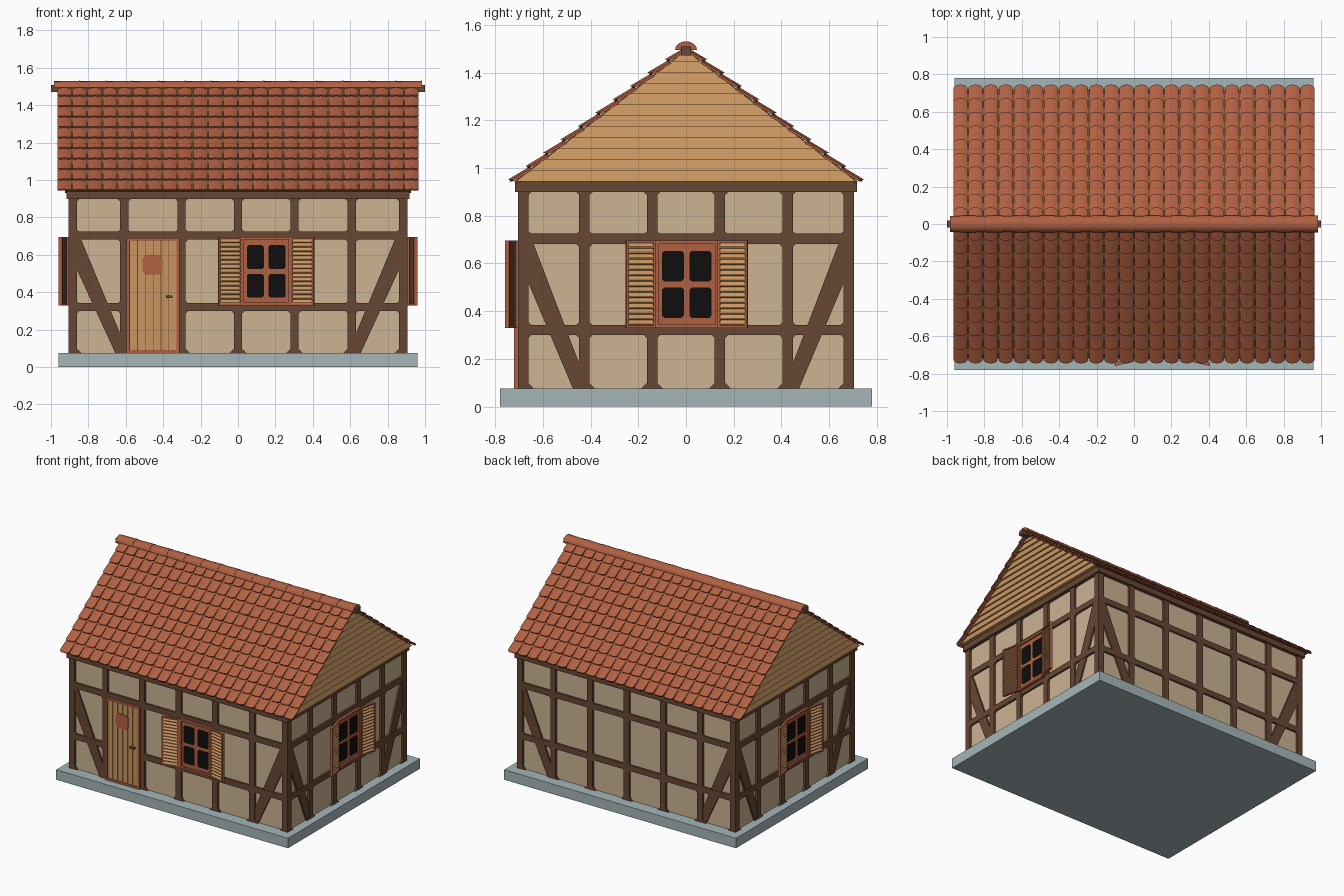
import bpy, bmesh, math
from mathutils import Matrix, Vector

if "Cube" in bpy.data.objects:
    bpy.data.objects.remove(bpy.data.objects["Cube"])


def mat(name, hexcol):
    m = bpy.data.materials.new(name)
    c = [int(hexcol[i:i + 2], 16) / 255 for i in (0, 2, 4)]
    m.diffuse_color = [v / 12.92 if v < 0.04 else ((v + 0.055) / 1.055) ** 2.4 for v in c] + [1]
    m.use_nodes = True
    m.node_tree.nodes["Principled BSDF"].inputs["Base Color"].default_value = m.diffuse_color
    return m


STONE = mat("blue grey stone", "A5B6B9")
PLASTER = mat("cream plaster", "CBB392")
TIMBER = mat("dark timber", "674733")
TILE = mat("terracotta", "B06042")
WOOD = mat("tan wood", "C99661")
GLASS = mat("black glass", "0E0E0E")


def finish(bm, name, material, M=None, smooth=False):
    bmesh.ops.recalc_face_normals(bm, faces=bm.faces)
    if M is not None:
        bm.transform(M)
    me = bpy.data.meshes.new(name)
    bm.to_mesh(me)
    bm.free()
    me.materials.append(material)
    ob = bpy.data.objects.new(name, me)
    bpy.context.collection.objects.link(ob)
    if smooth:
        bpy.context.view_layer.objects.active = ob
        ob.select_set(True)
        bpy.ops.object.shade_smooth_by_angle(angle=math.radians(35))
        ob.select_set(False)
    return ob


def loft(bm, a, b):
    """Closed solid between two equal rings of points."""
    va, vb = [bm.verts.new(p) for p in a], [bm.verts.new(p) for p in b]
    n = len(va)
    bm.faces.new(va)
    bm.faces.new(vb[::-1])
    for i in range(n):
        bm.faces.new((va[i], vb[i], vb[(i + 1) % n], va[(i + 1) % n]))


def prism(bm, pts, d0, d1):
    """Extrude an x/z outline outward (towards -y) from d0 to d1."""
    loft(bm, [(x, -d0, z) for x, z in pts], [(x, -d1, z) for x, z in pts])


def box(bm, x0, x1, z0, z1, d0, d1):
    prism(bm, [(x0, z0), (x1, z0), (x1, z1), (x0, z1)], d0, d1)


def octagon(x0, x1, z0, z1, c):
    return [(x0 + c, z0), (x1 - c, z0), (x1, z0 + c), (x1, z1 - c),
            (x1 - c, z1), (x0 + c, z1), (x0, z1 - c), (x0, z0 + c)]


def border(bm, x0, x1, z0, z1, t, d0, d1):
    box(bm, x0, x0 + t, z0, z1, d0, d1)
    box(bm, x1 - t, x1, z0, z1, d0, d1)
    box(bm, x0 + t, x1 - t, z0, z0 + t, d0, d1)
    box(bm, x0 + t, x1 - t, z1 - t, z1, d0, d1)


# plinth and plaster core
bm = bmesh.new()
box(bm, -0.96, 0.96, 0, 0.075, -0.78, 0.78)
finish(bm, "plinth", STONE)
bm = bmesh.new()
box(bm, -0.89, 0.89, 0.07, 0.94, -0.69, 0.69)
finish(bm, "plaster_walls", PLASTER)


# half-timbered frames
def frame(name, M, W, D, posts, skip=None):
    bm = bmesh.new()
    h = 0.0225
    d0 = D - 0.04
    for x in posts:
        box(bm, x - h, x + h, 0.075, 0.91, d0, D)
    for z in (0.32, 0.702):
        box(bm, -W, W, z - 0.02, z + h, d0, D - 0.0005)
    box(bm, -W - 0.012, W + 0.012, 0.9, 0.945, d0, D + 0.012)
    r = 0.055                                    # chamfered joints
    for x in posts:
        for z in (0.065, 0.32, 0.702, 0.92):
            right = h if x > W - 0.05 else r
            left = h if x < -W + 0.05 else r
            up = 0.02 if z > 0.9 else r
            prism(bm, [(x - left, z), (x, z - r), (x + right, z), (x, z + up)], d0, D - 0.001)
    c, p = W - 0.045, abs(posts[1]) + 0.02
    for s in (-1, 1):                            # corner braces
        pts = [(c + .01, .54), (p + .028, .075), (p - .01, .075), (p - .01, .15), (c - .018, .69), (c + .01, .69)]
        prism(bm, [(s * x, z) for x, z in pts], d0, D - 0.003)
    finish(bm, name, TIMBER, M)


def window(name, M, u, D):
    x0, x1, z0, z1 = u - 0.132, u + 0.132, 0.33, 0.695
    bm = bmesh.new()
    border(bm, x0, x1, z0, z1, 0.014, D - 0.02, D + 0.018)
    box(bm, x0 + .014, x1 - .014, z0 + .014, z1 - .014, D - 0.02, D + 0.006)
    finish(bm, name + "_frame", TILE, M)
    bm = bmesh.new()
    for px in (u - 0.058, u + 0.058):
        for pz in (0.435, 0.588):
            prism(bm, octagon(px - .046, px + .046, pz - .064, pz + .064, 0.01), D, D + 0.009)
    finish(bm, name + "_panes", GLASS, M)
    # louvred shutters, hinged slightly open
    for s in (-1, 1):
        w, t = 0.126, 0.018
        H = M @ Matrix.Translation((u + s * 0.134, -(D + 0.008), 0)) @ Matrix.Rotation(-s * math.radians(13), 4, 'Z')
        a, b = sorted((0, s * w))
        bm = bmesh.new()
        border(bm, a, b, z0, z1, 0.009, 0, t)
        finish(bm, name + "_shutter_frame", TILE, H)
        bm = bmesh.new()
        box(bm, a + .008, b - .008, z0 + .008, z1 - .008, 0.003, 0.006)
        finish(bm, name + "_shutter_back", TIMBER, H)
        bm = bmesh.new()
        n = 15
        step = (z1 - z0 - 0.018) / n
        for i in range(n):
            z = z0 + 0.009 + i * step
            prof = [(0.018, z + .002), (0.018, z + .007), (0.006, z + step), (0.006, z + step - .005)]
            loft(bm, [(a + .009, -d, q) for d, q in prof], [(b - .009, -d, q) for d, q in prof])
        finish(bm, name + "_shutter_slats", WOOD, H)


long_posts = [-0.8825, -0.608, -0.302, 0, 0.302, 0.608, 0.8825]
short_posts = [-0.6825, -0.426, -0.142, 0.142, 0.426, 0.6825]
turn = lambda deg: Matrix.Rotation(math.radians(deg), 4, 'Z')
frame("front_timbers", turn(0), 0.905, 0.705, long_posts)
frame("back_timbers", turn(180), 0.905, 0.705, long_posts)
frame("right_timbers", turn(90), 0.705, 0.905, short_posts)
frame("left_timbers", turn(-90), 0.705, 0.905, short_posts)
window("front_window", turn(0), 0.151, 0.705)
window("right_window", turn(90), 0.003, 0.905)
window("left_window", turn(-90), 0.003, 0.905)

# door
bm = bmesh.new()
border(bm, -0.595, -0.312, 0.076, 0.69, 0.016, 0.68, 0.722)
prism(bm, octagon(-0.51, -0.405, 0.495, 0.60, 0.02), 0.7, 0.722)
finish(bm, "door_frame_and_hatch", TILE)
bm = bmesh.new()
box(bm, -0.585, -0.32, 0.08, 0.685, 0.68, 0.708)
box(bm, -0.385, -0.35, 0.37, 0.382, 0.70, 0.735)
finish(bm, "door_back_and_handle", TIMBER)
bm = bmesh.new()
n, w = 6, 0.251 / 6
for i in range(n):
    x = -0.579 + i * w
    box(bm, x + .002, x + w - .002, 0.092, 0.674, 0.69, 0.715)
finish(bm, "door_planks", WOOD)

# gable clapboards
EAVE_Y, EAVE_Z, TOP_Z = 0.73, 0.932, 1.492
half = lambda z: max(0.004, (TOP_Z - 0.001 - z) / (TOP_Z - EAVE_Z) * EAVE_Y)
for side, deg in (("right", 90), ("left", -90)):
    bm = bmesh.new()
    n = 12
    step = (TOP_Z - 0.943) / n
    for i in range(n):
        z0, z1 = 0.943 + i * step, 0.943 + (i + 1) * step
        a, b = half(z0), half(z1)
        loft(bm, [(-a, -0.89, z0), (a, -0.89, z0), (b, -0.89, z1), (-b, -0.89, z1)],
             [(-a, -0.942, z0), (a, -0.942, z0), (b, -0.93, z1), (-b, -0.93, z1)])
    finish(bm, side + "_gable_boards", WOOD, turn(deg))

# roof: deck and overlapping curved tiles on both slopes
slope = Vector((0, EAVE_Y, TOP_Z - EAVE_Z))
L = slope.length
up = slope / L
nor = Vector((0, -up.z, up.y))
eave = Vector((0, -EAVE_Y, EAVE_Z))
COLS, ROWS = 24, 10
pitch, row = 1.936 / COLS, L / ROWS
arch = [-1, -0.85, -0.5, 0, 0.5, 0.85, 1]
for side, deg in (("front", 0), ("back", 180)):
    bm = bmesh.new()
    ring = lambda x: [Vector((x, 0, 0)) + eave + up * s + nor * k
                      for s, k in ((0.015, -0.012), (L, -0.012), (L, 0.003), (0.015, 0.003))]
    loft(bm, ring(-0.925), ring(0.925))
    finish(bm, side + "_roof_deck", TIMBER, turn(deg))
    bm = bmesh.new()
    for r in range(ROWS):
        for c in range(COLS):
            cx = -0.968 + (c + 0.5) * pitch
            lower, upper = [], []
            for th in (0.009, 0):                # top skin then underside
                for f in (arch if th else arch[::-1]):
                    bulge = 0.010 * (1 - f * f) + th
                    cut = 0.014 * max(0, abs(f) - 0.5) ** 2 / 0.25
                    x = Vector((cx + f * (pitch / 2 - 0.003), 0, 0))
                    lower.append(x + eave + up * (r * row + cut) + nor * (bulge + 0.006))
                    upper.append(x + eave + up * min((r + 1.12) * row, L) + nor * (bulge - 0.006))
            loft(bm, lower, upper)
    finish(bm, side + "_roof_tiles", TILE, turn(deg), smooth=True)

# ridge beam and caps
bm = bmesh.new()
box(bm, -1.0, 1.0, 1.472, 1.508, -0.02, 0.02)
finish(bm, "ridge_beam", TIMBER)
bm = bmesh.new()
n = 14
step = 1.97 / n
for i in range(n):
    x = -0.985 + i * step
    rings = []
    for px, k in ((x, 0.93), (x + step, 1.0)):
        rings.append([(px, 0.046 * k * math.cos(t * math.pi / 8), 1.494 + 0.037 * k * math.sin(t * math.pi / 8))
                      for t in range(9)])
    loft(bm, *rings)
finish(bm, "ridge_caps", TILE, smooth=True)
